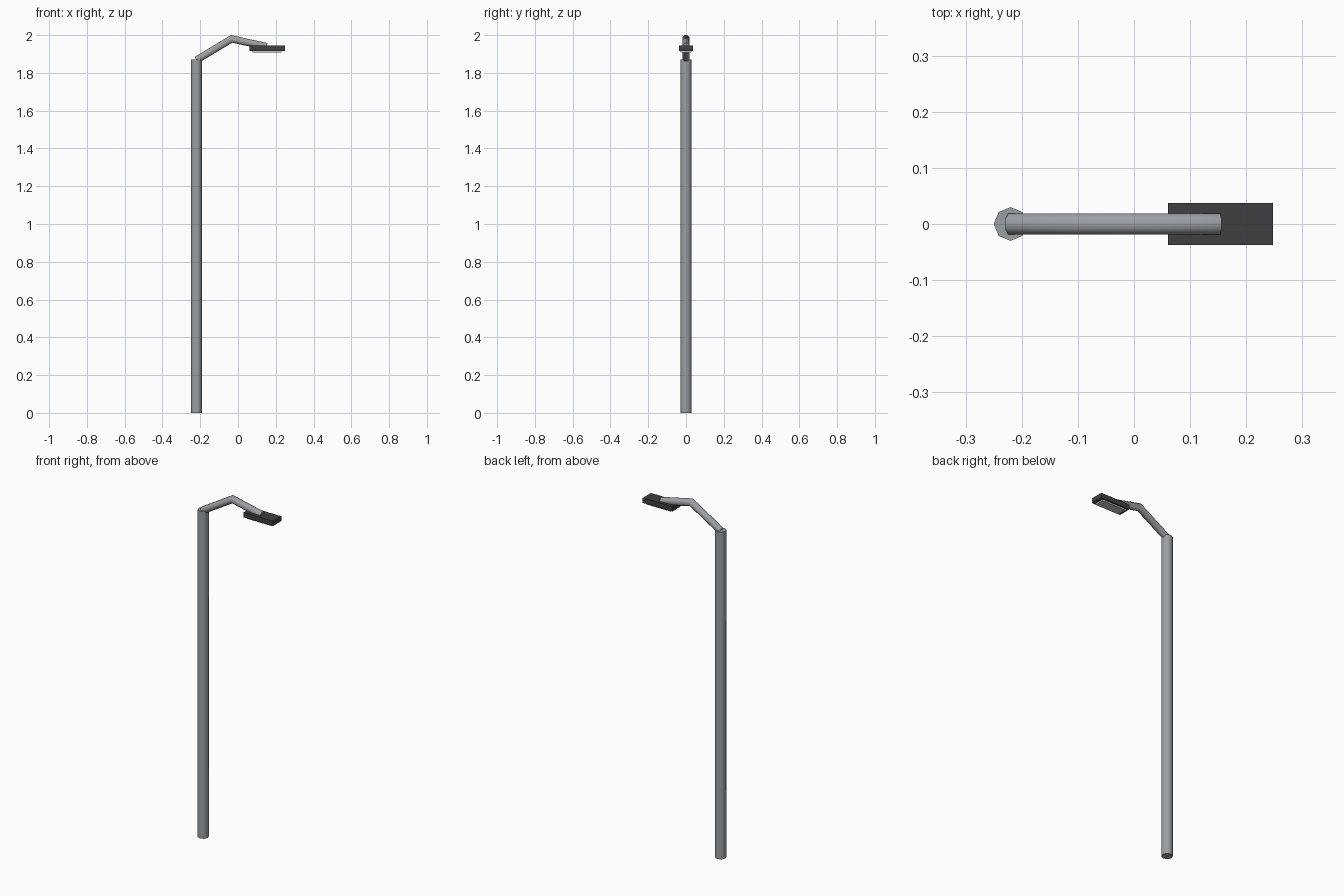
import bpy, bmesh, math
from mathutils import Vector

if "Cube" in bpy.data.objects:
    bpy.data.objects.remove(bpy.data.objects["Cube"])


def material(name, color):
    m = bpy.data.materials.new(name)
    m.diffuse_color = (*color, 1)
    m.use_nodes = True
    m.node_tree.nodes["Principled BSDF"].inputs["Base Color"].default_value = m.diffuse_color
    return m


def make_object(name, bm, mat=None):
    bmesh.ops.recalc_face_normals(bm, faces=bm.faces)
    me = bpy.data.meshes.new(name)
    bm.to_mesh(me)
    bm.free()
    ob = bpy.data.objects.new(name, me)
    bpy.context.collection.objects.link(ob)
    if mat:
        me.materials.append(mat)
    return ob


def tube(name, path, radius, sides=8, turn=0.0, mat=None):
    """Mitred capped tube along a path of (x, z) points in the y = 0 plane."""
    pts = [Vector((x, 0, z)) for x, z in path]
    dirs = [(b - a).normalized() for a, b in zip(pts, pts[1:])]
    bm = bmesh.new()
    rings = []
    for i, p in enumerate(pts):
        d0, d1 = dirs[max(i - 1, 0)], dirs[min(i, len(dirs) - 1)]
        t = (d0 + d1).normalized()
        across = Vector((-t.z, 0, t.x)) / t.dot(d1)
        ring = []
        for k in range(sides):
            a = turn + 2 * math.pi * k / sides
            ring.append(bm.verts.new(p + radius * (math.cos(a) * across + math.sin(a) * Vector((0, 1, 0)))))
        rings.append(ring)
    for r0, r1 in zip(rings, rings[1:]):
        for k in range(sides):
            n = (k + 1) % sides
            bm.faces.new((r0[k], r0[n], r1[n], r1[k]))
    bm.faces.new(rings[0])
    bm.faces.new(rings[-1])
    ob = make_object(name, bm, mat)
    bpy.context.view_layer.objects.active = ob
    ob.select_set(True)
    bpy.ops.object.shade_smooth_by_angle(angle=math.radians(50))
    ob.select_set(False)
    return ob


def box(name, lo, hi, mat=None):
    bm = bmesh.new()
    bmesh.ops.create_cube(bm, size=1)
    for v in bm.verts:
        v.co = [l + (c + 0.5) * (h - l) for c, l, h in zip(v.co, lo, hi)]
    return make_object(name, bm, mat)


metal = material("metal", (0.33, 0.35, 0.37))
dark = material("dark_housing", (0.05, 0.05, 0.055))
glass = material("lamp_glass", (0.6, 0.6, 0.57))

# Upright pole and bent arm
tube("pole", [(-0.22, 0), (-0.22, 1.872)], 0.03, mat=metal)
tube("arm", [(-0.22, 1.868), (-0.034, 1.98), (0.152, 1.939)], 0.0206,
     turn=math.pi / 8, mat=metal)

# Lamp head with the light panel below it
box("lamp_housing", (0.061, -0.037, 1.916), (0.248, 0.037, 1.944), dark)
box("light_panel", (0.078, -0.028, 1.908), (0.231, 0.028, 1.920), glass)
